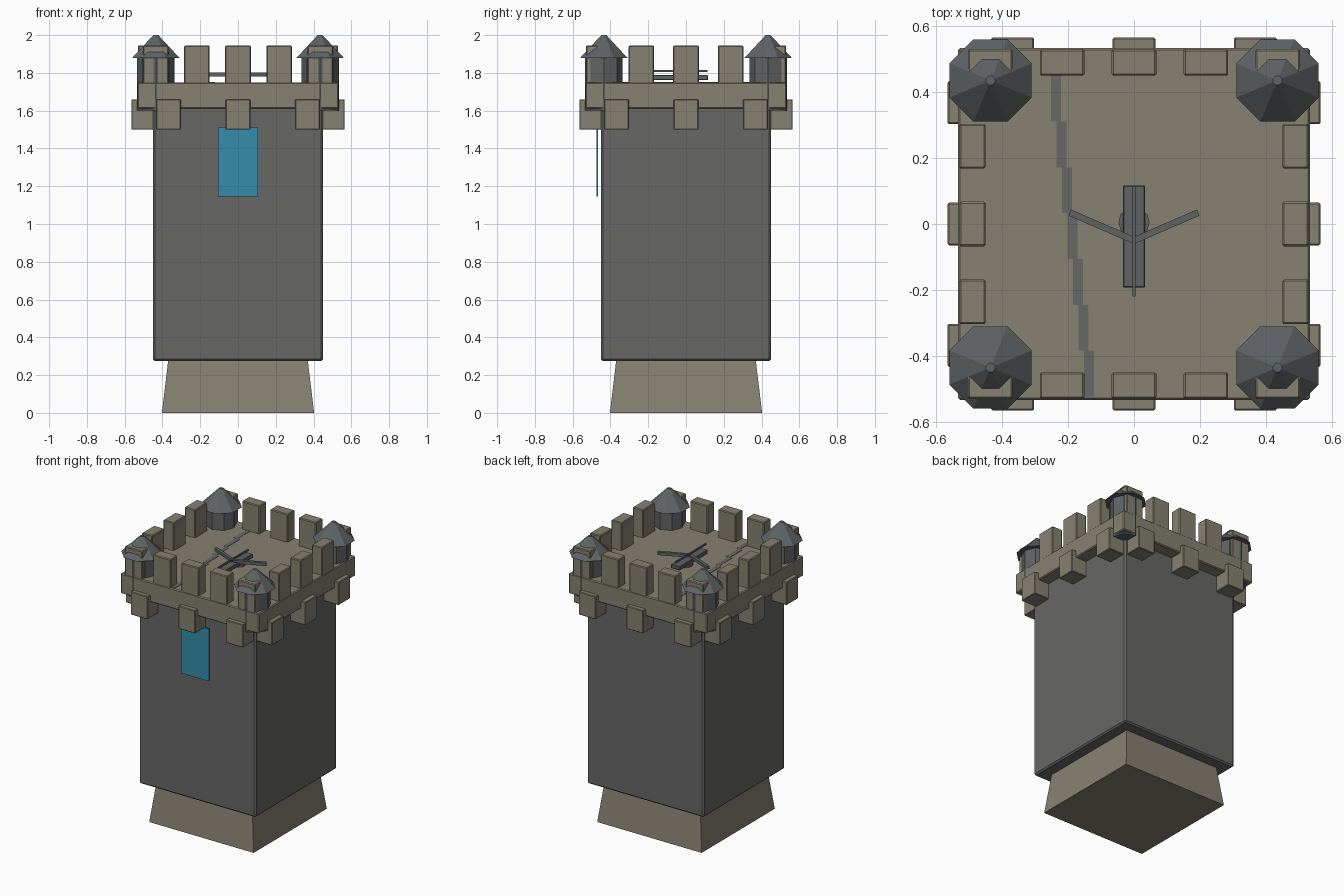
import bpy, bmesh, math
from mathutils import Matrix

if "Cube" in bpy.data.objects:
    bpy.data.objects.remove(bpy.data.objects["Cube"])


def mat(name, rgb):
    m = bpy.data.materials.new(name)
    m.diffuse_color = (*rgb, 1)
    m.use_nodes = True
    m.node_tree.nodes["Principled BSDF"].inputs["Base Color"].default_value = m.diffuse_color
    return m


STONE = mat("tan stone", (0.24, 0.22, 0.165))
WALL = mat("grey wall", (0.135, 0.14, 0.133))
SLATE = mat("slate grey", (0.115, 0.125, 0.13))
BLUE = mat("banner blue", (0.035, 0.27, 0.41))


def finish(bm, name, material, bevel=0.0):
    me = bpy.data.meshes.new(name)
    bm.to_mesh(me)
    bm.free()
    ob = bpy.data.objects.new(name, me)
    bpy.context.collection.objects.link(ob)
    me.materials.append(material)
    if bevel:
        b = ob.modifiers.new("bevel", 'BEVEL')
        b.width = bevel
        b.segments = 1
    return ob


def box(name, x, y, z, material, bevel=0.0):
    """Box from (min, max) pairs."""
    bm = bmesh.new()
    bmesh.ops.create_cube(bm, size=1)
    for v in bm.verts:
        v.co = [lo + (c + 0.5) * (hi - lo) for c, (lo, hi) in zip(v.co, (x, y, z))]
    return finish(bm, name, material, bevel)


def block(name, cx, cy, sx, sy, z, material, bevel=0.0):
    return box(name, (cx - sx / 2, cx + sx / 2), (cy - sy / 2, cy + sy / 2), z, material, bevel)


def cone(name, x, y, z0, z1, r0, r1, sides, turn, material):
    bm = bmesh.new()
    bmesh.ops.create_cone(bm, cap_ends=True, segments=sides, radius1=r0, radius2=r1, depth=z1 - z0,
                          matrix=Matrix.Translation((x, y, (z0 + z1) / 2)) @ Matrix.Rotation(turn, 4, 'Z'))
    return finish(bm, name, material)


# Tapered foot, tower body, top platform
cone("foot", 0, 0, 0, 0.29, 0.403 * math.sqrt(2), 0.368 * math.sqrt(2), 4, math.pi / 4, STONE)
box("tower_body", (-0.45, 0.45), (-0.45, 0.45), (0.275, 1.65), WALL, 0.01)
box("platform", (-0.533, 0.533), (-0.533, 0.533), (1.61, 1.75), STONE, 0.006)

# Corbels under the platform, three per side
for s in (-1, 1):
    for t in (-0.368, 0, 0.368):
        block("corbel_y", t, s * 0.5, 0.13, 0.13, (1.5, 1.66), STONE, 0.004)
        block("corbel_x", s * 0.5, t, 0.13, 0.13, (1.5, 1.66), STONE, 0.004)

# Merlons: five on front and back, three on the sides
for s in (-1, 1):
    for t in (-0.436, -0.218, 0, 0.218, 0.436):
        block("merlon_y", t, s * 0.49, 0.135, 0.08, (1.74, 1.945), STONE, 0.005)
    for t in (-0.236, 0, 0.236):
        block("merlon_x", s * 0.49, t, 0.08, 0.135, (1.74, 1.945), STONE, 0.005)

# Corner turrets with pointed roofs
for sx in (-1, 1):
    for sy in (-1, 1):
        x, y = sx * 0.435, sy * 0.435
        cone("turret", x, y, 1.6, 1.885, 0.1, 0.1, 8, 0, SLATE)
        cone("turret_roof", x, y, 1.88, 2.0, 0.135, 0.014, 8, math.pi / 8, SLATE)

# Banner on the front
box("banner", (-0.107, 0.107), (-0.475, -0.466), (1.145, 1.51), BLUE)

# Crack painted across the platform, in stepped plates
for i in range(7):
    y1 = 0.45 - i * 0.139
    cx = -0.236 + i * 0.0165
    box("crack", (cx - 0.015, cx + 0.015), (y1 - 0.139, y1), (1.748, 1.752), WALL)

# Mounted crossbow: pivot, stock, bolt and swept arms
cone("crossbow_pivot", 0, 0.005, 1.745, 1.77, 0.047, 0.047, 12, 0, SLATE)
box("crossbow_stock", (-0.034, 0.034), (-0.192, 0.117), (1.762, 1.788), SLATE, 0.003)
box("crossbow_bolt", (-0.005, 0.005), (-0.22, 0.115), (1.805, 1.815), SLATE)
for s in (-1, 1):
    arm = block("crossbow_arm", 0.105, 0, 0.215, 0.02, (1.782, 1.803), SLATE)
    a = math.radians(23.5)
    arm.location = (0, -0.05, 0)
    arm.rotation_euler = (0, 0, a if s > 0 else math.pi - a)
